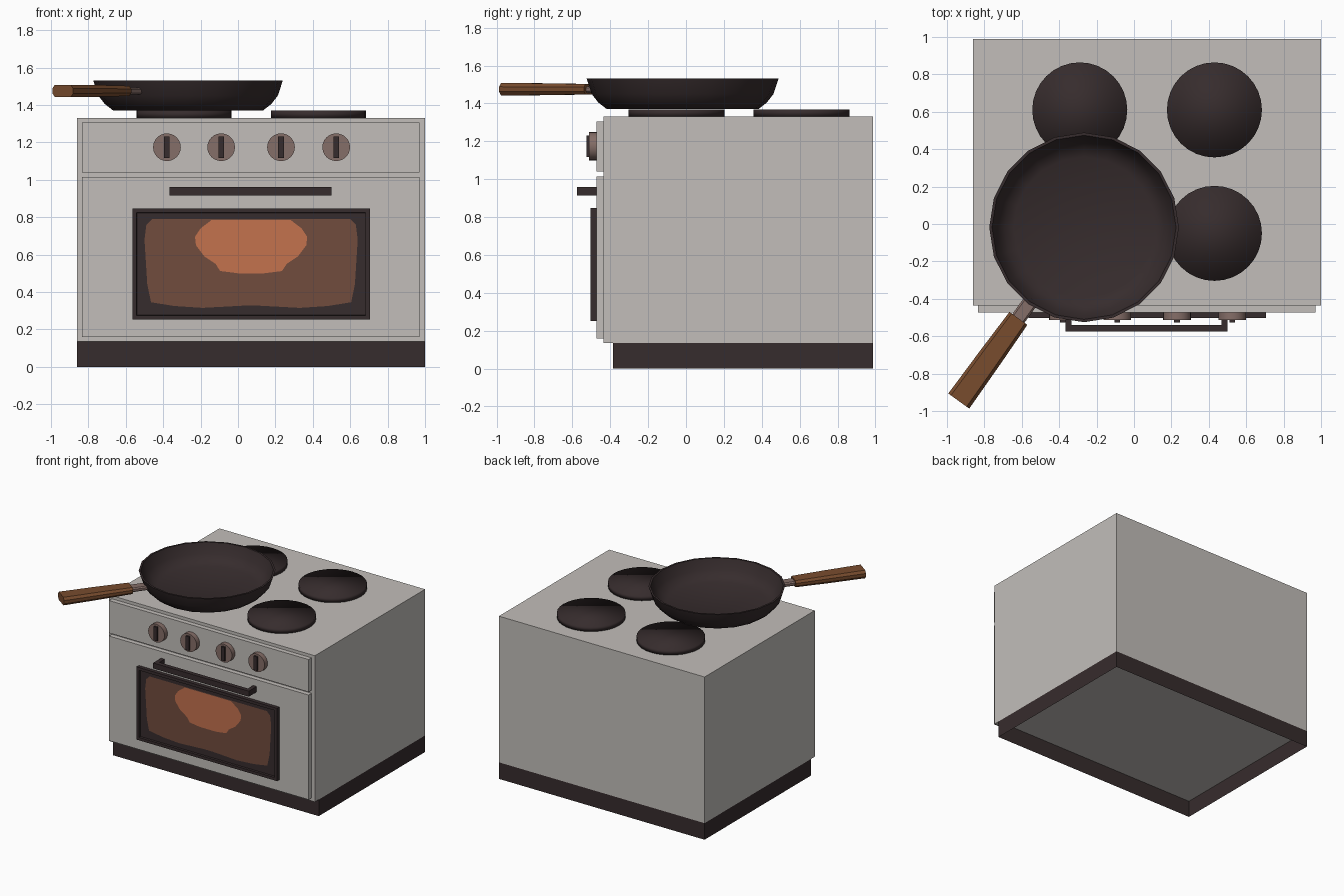
import bpy, bmesh, math
from mathutils import Vector, Matrix

if "Cube" in bpy.data.objects:
    bpy.data.objects.remove(bpy.data.objects["Cube"])


def mat(name, col):
    m = bpy.data.materials.new(name)
    m.diffuse_color = (*col, 1)
    m.use_nodes = True
    m.node_tree.nodes["Principled BSDF"].inputs["Base Color"].default_value = m.diffuse_color
    return m


ENAMEL = mat("light_grey_enamel", (0.54, 0.515, 0.49))
IRON = mat("dark_iron", (0.037, 0.025, 0.026))
STEEL = mat("warm_steel", (0.235, 0.156, 0.138))
WOOD = mat("brown_wood", (0.188, 0.072, 0.027))
GLASS = mat("brown_glass", (0.165, 0.072, 0.047))
GLOW = mat("orange_glow", (0.55, 0.168, 0.076))


def finish(name, bm, material, smooth=None):
    me = bpy.data.meshes.new(name)
    bm.to_mesh(me)
    bm.free()
    me.materials.append(material)
    ob = bpy.data.objects.new(name, me)
    bpy.context.collection.objects.link(ob)
    if smooth is not None:
        bpy.context.view_layer.objects.active = ob
        bpy.ops.object.select_all(action='DESELECT')
        ob.select_set(True)
        bpy.ops.object.shade_smooth_by_angle(angle=math.radians(smooth))
    return ob


def box_bm(x, y, z):
    bm = bmesh.new()
    bmesh.ops.create_cube(bm, size=1)
    for v in bm.verts:
        v.co = [(a + b) / 2 + c * (b - a) for (a, b), c in zip((x, y, z), v.co)]
    return bm


def box(name, x, y, z, material):
    return finish(name, box_bm(x, y, z), material)


def loft(name, rings, material, smooth, cap_ends=True):
    """Skin a list of equal-length point rings."""
    bm = bmesh.new()
    rows = [[bm.verts.new(p) for p in r] for r in rings]
    n = len(rows[0])
    for a, b in zip(rows, rows[1:]):
        for i in range(n):
            j = (i + 1) % n
            bm.faces.new((a[i], a[j], b[j], b[i]))
    if cap_ends:
        bm.faces.new(rows[0][::-1])
        bm.faces.new(rows[-1])
    bmesh.ops.recalc_face_normals(bm, faces=bm.faces)
    return finish(name, bm, material, smooth)


def circle(cx, cy, z, r, n):
    return [(cx + r * math.cos(2 * math.pi * i / n),
             cy + r * math.sin(2 * math.pi * i / n), z) for i in range(n)]


def painted_shape(name, half, cx, y, material):
    """Flat front-facing shape from its left half, mirrored about cx."""
    pts = half + [(2 * cx - x, z) for x, z in reversed(half)]
    bm = bmesh.new()
    bm.faces.new([bm.verts.new((x, y, z)) for x, z in pts])
    finish(name, bm, material)


# Cabinet and recessed plinth (open underneath)
box("cabinet", (-0.86, 1.0), (-0.435, 0.988), (0.135, 1.33), ENAMEL)
bm = box_bm((-0.86, 1.0), (-0.385, 0.988), (0, 0.135))
bmesh.ops.delete(bm, geom=[f for f in bm.faces if abs(f.normal.z) > 0.5], context='FACES')
finish("plinth", bm, IRON)

# Front panels
box("control_panel", (-0.835, 0.97), (-0.473, -0.435), (1.04, 1.305), ENAMEL)
box("oven_door", (-0.835, 0.97), (-0.473, -0.435), (0.16, 1.015), ENAMEL)

# Window frame with sunken pane
bm = box_bm((-0.565, 0.705), (-0.503, -0.473), (0.252, 0.847))
front = [f for f in bm.faces if f.normal.y < -0.5]
bmesh.ops.inset_region(bm, faces=front, thickness=0.033)
inner = bmesh.ops.inset_region(bm, faces=front, thickness=0.0005)
for v in front[0].verts:
    v.co.y += 0.02
finish("window_frame", bm, IRON)

# Painted glass and glow
painted_shape("window_glass", [
    (-0.46, 0.79), (-0.49, 0.76), (-0.5, 0.68), (-0.485, 0.44), (-0.465, 0.345),
    (-0.34, 0.325), (-0.19, 0.315), (0.03, 0.327)], 0.07, -0.485, GLASS)
painted_shape("window_glow", [
    (-0.14, 0.786), (-0.2, 0.74), (-0.23, 0.695), (-0.225, 0.65), (-0.18, 0.59),
    (-0.12, 0.55), (-0.095, 0.512), (0.0, 0.5)], 0.07, -0.488, GLOW)

# Door handle with two posts
box("door_handle_bar", (-0.365, 0.5), (-0.575, -0.54), (0.915, 0.96), IRON)
for side, x in (("left", -0.365), ("right", 0.468)):
    box("door_handle_post_" + side, (x, x + 0.032), (-0.541, -0.473), (0.915, 0.96), IRON)

# Control knobs with pointers
for i, x in enumerate((-0.38, -0.09, 0.23, 0.525)):
    rings = [[(x + px, y, 1.174 + pz) for px, pz, _ in circle(0, 0, 0, 0.074, 24)]
             for y in (-0.473, -0.512)]
    loft(f"knob_{i + 1}", rings, STEEL, 40)
    box(f"knob_pointer_{i + 1}", (x - 0.015, x + 0.015), (-0.526, -0.511),
        (1.117, 1.231), IRON)

# Hot plates, smooth over the rim
for i, (x, y) in enumerate((x, y) for x in (-0.29, 0.43) for y in (-0.05, 0.61)):
    loft(f"hot_plate_{i + 1}", [circle(x, y, z, 0.254, 32) for z in (1.33, 1.369)],
         IRON, 180)

# Frying pan: outer wall, rim, inner wall, floor
PX, PY = -0.267, -0.018
profile = [(0.40, 1.37), (0.445, 1.405), (0.48, 1.45), (0.507, 1.532), (0.492, 1.532),
           (0.462, 1.452), (0.425, 1.412), (0.377, 1.388)]
loft("frying_pan", [circle(PX, PY, z, r, 20) for r, z in profile], IRON, 50)

# Pan handle: steel neck and wooden grip along one direction
d = Vector((-0.585, -0.811, 0)).normalized()
side = Vector((-d.y, d.x, 0))
up = Vector((0, 0, 1))


def section(dist, w, h, z, corner):
    """Eight-sided flattened cross-section at a distance from the pan centre."""
    c = Vector((PX, PY, z)) + d * dist
    a, b = w / 2, h / 2
    pts = [(a, b * corner), (a * 0.75, b), (-a * 0.75, b), (-a, b * corner),
           (-a, -b * corner), (-a * 0.75, -b), (a * 0.75, -b), (a, -b * corner)]
    return [c + side * s + up * t for s, t in pts]


loft("pan_handle_neck", [section(t, 0.08, 0.034, 1.473, 0.5) for t in (0.475, 0.62)],
     STEEL, 40)
loft("pan_handle_grip", [section(0.60, 0.118, 0.054, 1.475, 0.4),
                         section(0.86, 0.13, 0.062, 1.475, 0.4),
                         section(1.145, 0.138, 0.066, 1.475, 0.4)], WOOD, 40)
